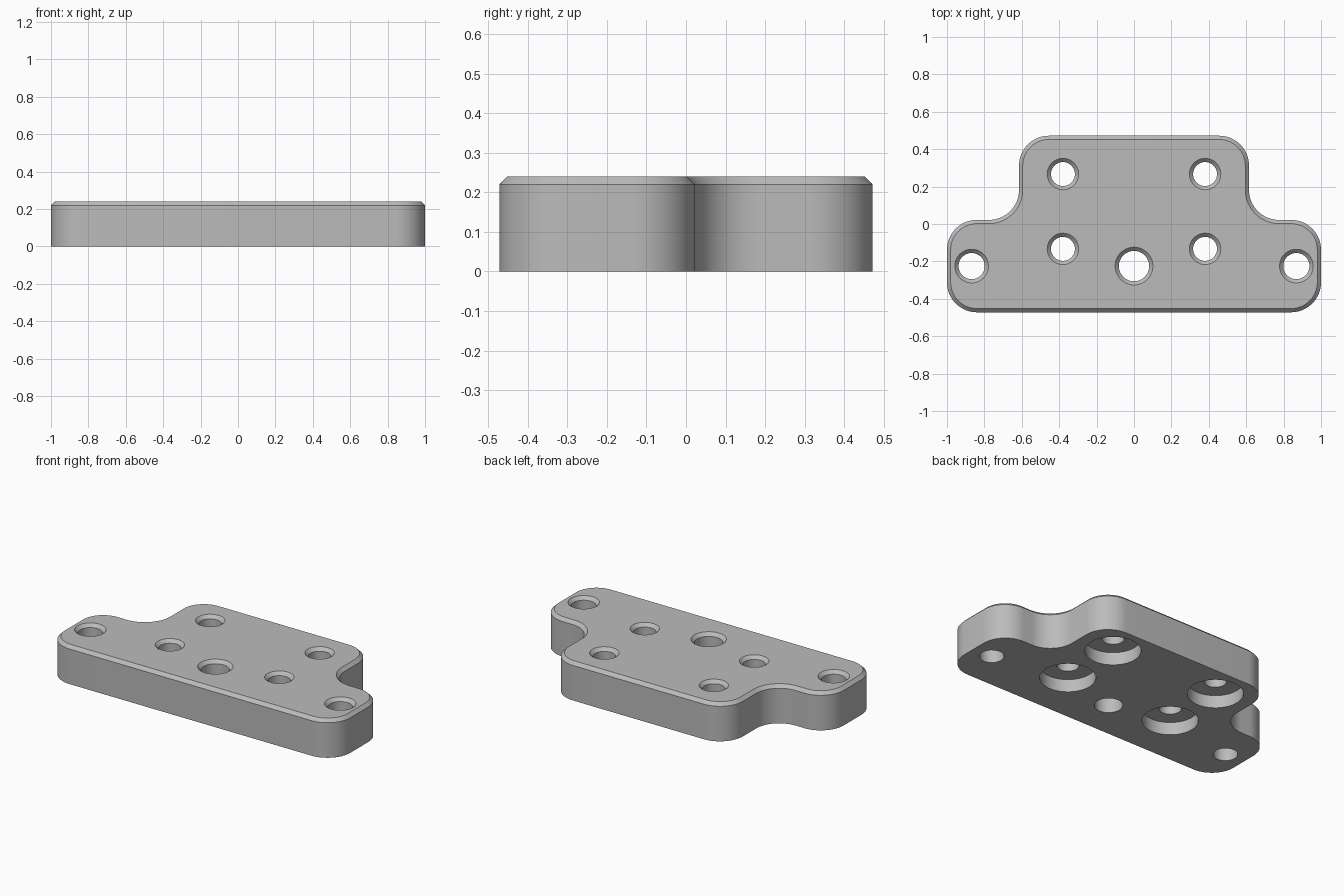
import bpy
import bmesh
from math import sin, cos, pi, radians
from mathutils import Vector

cube = bpy.data.objects.get("Cube")
if cube:
    bpy.data.objects.remove(cube, do_unlink=True)

HEIGHT, CHAMFER, FILLET = 0.24, 0.02, 0.16
BORE_DEPTH, BORE_RADIUS = 0.08, 0.16
EPS = 0.02

grey = bpy.data.materials.new("machined grey")
grey.use_nodes = True
colour = (0.5, 0.5, 0.5, 1)
grey.diffuse_color = colour
grey.node_tree.nodes["Principled BSDF"].inputs["Base Color"].default_value = colour


def make_object(name, bm):
    bmesh.ops.recalc_face_normals(bm, faces=bm.faces)
    mesh = bpy.data.meshes.new(name)
    bm.to_mesh(mesh)
    bm.free()
    mesh.materials.append(grey)
    obj = bpy.data.objects.new(name, mesh)
    bpy.context.collection.objects.link(obj)
    return obj


def stack_rings(bm, rings):
    """Join matching rings of points into a closed solid."""
    rows = [[bm.verts.new(p) for p in ring] for ring in rings]
    n = len(rows[0])
    for low, high in zip(rows, rows[1:]):
        for i in range(n):
            j = (i + 1) % n
            bm.faces.new((low[i], low[j], high[j], high[i]))
    bm.faces.new(rows[0][::-1])
    bm.faces.new(rows[-1])


def outline(inset, z, steps=16):
    """Filleted T-shaped outline, moved inwards by inset."""
    r = FILLET
    wide, narrow, front, step, back = 1.0, 0.615, -0.472, 0.022, 0.472
    # arc centre, radius, start and end angle on the +x half
    arcs = [
        (wide - r, front + r, r - inset, -90, 0),
        (wide - r, step - r, r - inset, 0, 90),
        (narrow + r, step + r, r + inset, 270, 180),
        (narrow - r, back - r, r - inset, 0, 90),
    ]
    half = []
    for cx, cy, rad, a0, a1 in arcs:
        for i in range(steps + 1):
            a = radians(a0 + (a1 - a0) * i / steps)
            half.append(Vector((cx + rad * cos(a), cy + rad * sin(a), z)))
    return half + [Vector((-p.x, p.y, p.z)) for p in reversed(half)]


def add_cutter(bm, x, y, profile, sides=48):
    """Turned solid from (radius, z) pairs."""
    turn = [2 * pi * i / sides for i in range(sides)]
    stack_rings(bm, [[(x + r * cos(a), y + r * sin(a), z) for a in turn]
                     for r, z in profile])


def hole_profile(radius, bored=False):
    profile = [(radius, -EPS), (radius, HEIGHT - CHAMFER),
               (radius + CHAMFER + EPS, HEIGHT + EPS)]
    if bored:
        profile = [(BORE_RADIUS, -EPS), (BORE_RADIUS, BORE_DEPTH),
                   (radius, BORE_DEPTH)] + profile[1:]
    return profile


# Plate with chamfered top edge
bm = bmesh.new()
stack_rings(bm, [outline(0, 0), outline(0, HEIGHT - CHAMFER),
                 outline(CHAMFER, HEIGHT)])
plate = make_object("mounting_plate", bm)

# Through holes, four of them counterbored from below
bm = bmesh.new()
add_cutter(bm, 0, -0.225, hole_profile(0.081))
for side in (-1, 1):
    add_cutter(bm, side * 0.868, -0.225, hole_profile(0.07))
    for y in (-0.133, 0.267):
        add_cutter(bm, side * 0.38, y, hole_profile(0.064, bored=True))
cutter = make_object("hole_cutter", bm)
cutter.hide_render = True

cut = plate.modifiers.new("holes", 'BOOLEAN')
cut.operation = 'DIFFERENCE'
cut.solver = 'EXACT'
cut.object = cutter

for obj in bpy.context.selected_objects:
    obj.select_set(False)
plate.select_set(True)
bpy.context.view_layer.objects.active = plate
bpy.ops.object.modifier_apply(modifier=cut.name)
bpy.data.objects.remove(cutter, do_unlink=True)
bpy.ops.object.shade_smooth_by_angle(angle=radians(30))
